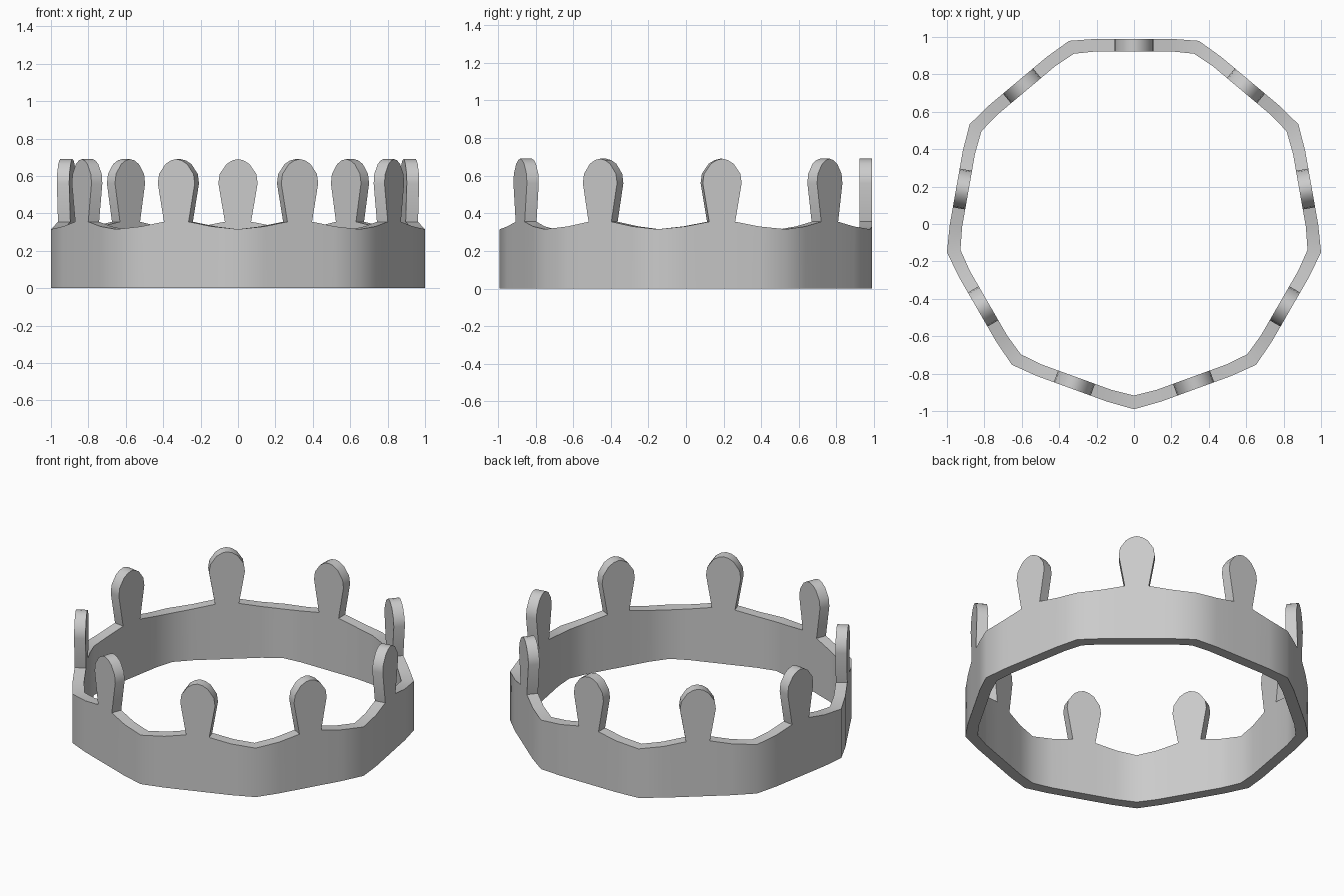
import bpy, bmesh, math
from mathutils import Matrix, Vector

if "Cube" in bpy.data.objects:
    bpy.data.objects.remove(bpy.data.objects["Cube"])

N = 9                       # panels around the crown, one prong each
CY = 0.025                  # ring centre in y
R_OUT, R_IN = 1.0154, 0.942  # corner radii
A_OUT, A_IN = 0.965, 0.898   # panel mid-face distances
half = math.pi / N

# Half of a panel: (x, top z) of the scalloped band; None = panel corner
band = [(0.07, 0.355), (0.2, 0.33), (None, 0.315)]
# Half of the prong outline, base to tip
prong = [(0.105, 0.56), (0.098, 0.61), (0.062, 0.663), (0.03, 0.683)]


def point(x, z, side, outer):
    """Point on the outer or inner skin of the panel facing +y."""
    r, a = (R_OUT, A_OUT) if outer else (R_IN, A_IN)
    if x is None:
        return Vector((side * r * math.sin(half), r * math.cos(half), z))
    return Vector((side * x, a, z))


# Scalloped top edge and prong outline, from left to right
left = [(x, z, -1) for x, z in reversed(band)]
right = [(x, z, 1) for x, z in band]
arch = ([(x, z, -1) for x, z in prong] + [(0, 0.69, 1)]
        + [(x, z, 1) for x, z in reversed(prong)])
top = left + arch + right
columns = left + right

bm = bmesh.new()
for i in range(N):
    turn = Matrix.Translation((0, CY, 0)) @ Matrix.Rotation(i * 2 * half, 4, 'Z')

    def face(points):
        bm.faces.new([bm.verts.new(turn @ p) for p in points])

    for outer in (True, False):
        # band skin
        for a, b in zip(columns, columns[1:]):
            face([point(a[0], 0, a[2], outer), point(b[0], 0, b[2], outer),
                  point(*b, outer), point(*a, outer)])
        # prong skin
        face([point(*p, outer) for p in [left[-1]] + arch + [right[0]]])
    # top rim, over the prong
    for a, b in zip(top, top[1:]):
        face([point(*a, True), point(*b, True), point(*b, False), point(*a, False)])
    # underside
    for a, b in zip(columns, columns[1:]):
        face([point(a[0], 0, a[2], True), point(b[0], 0, b[2], True),
              point(b[0], 0, b[2], False), point(a[0], 0, a[2], False)])

bmesh.ops.remove_doubles(bm, verts=bm.verts, dist=0.001)
bmesh.ops.recalc_face_normals(bm, faces=bm.faces)
mesh = bpy.data.meshes.new("crown")
bm.to_mesh(mesh)
bm.free()

crown = bpy.data.objects.new("crown", mesh)
bpy.context.collection.objects.link(crown)
bpy.context.view_layer.objects.active = crown
crown.select_set(True)
bpy.ops.object.shade_smooth_by_angle(angle=math.radians(35))
